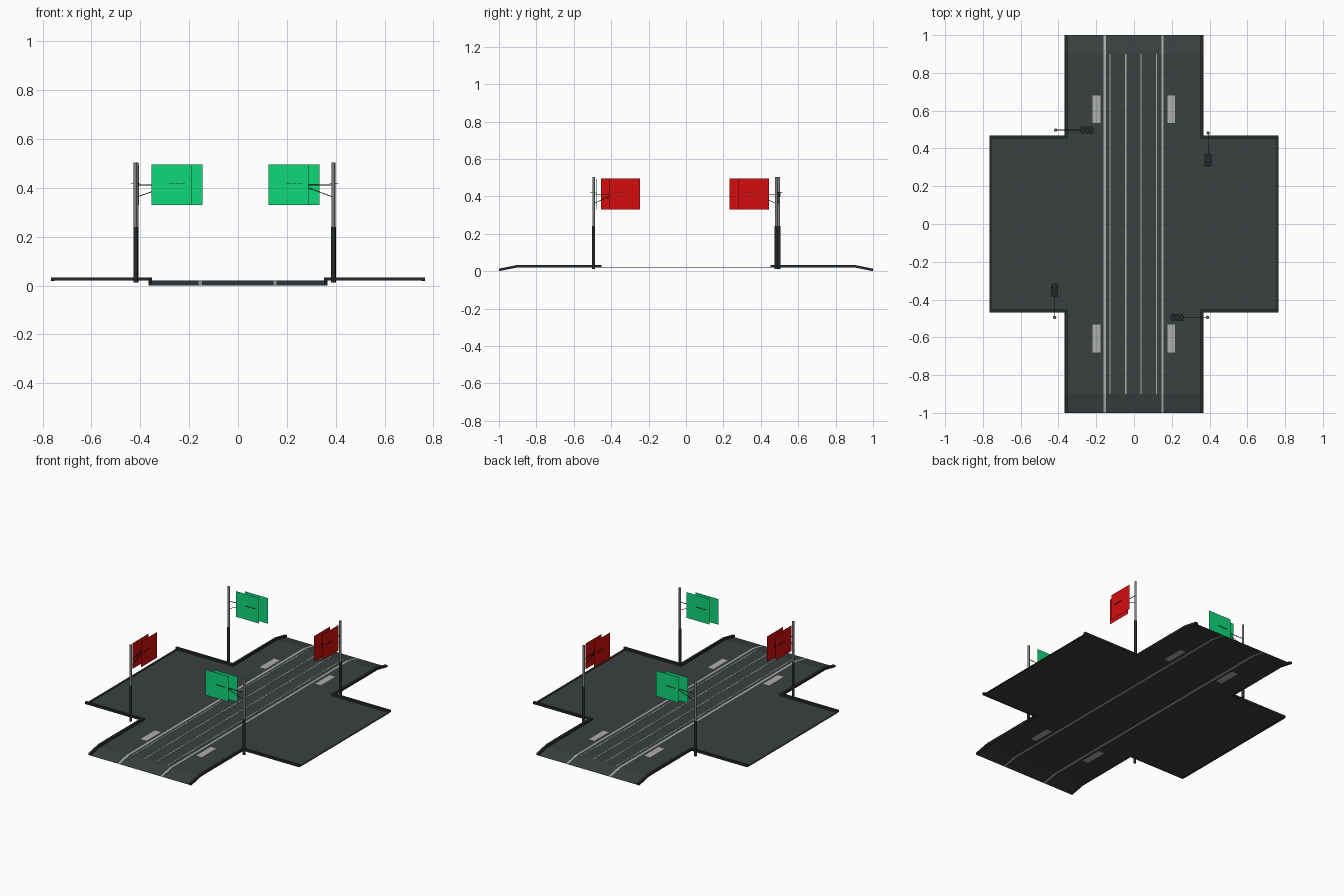
import bpy, bmesh, math
from mathutils import Matrix, Vector

if "Cube" in bpy.data.objects:
    bpy.data.objects.remove(bpy.data.objects["Cube"])


def mat(name, r, g, b):
    m = bpy.data.materials.new(name)
    m.diffuse_color = (r, g, b, 1)
    m.use_nodes = True
    m.node_tree.nodes["Principled BSDF"].inputs["Base Color"].default_value = m.diffuse_color
    return m


ASPHALT = mat("asphalt", 0.043, 0.051, 0.051)
PAINT = mat("road_paint", 0.42, 0.42, 0.42)
DARK = mat("dark_metal", 0.02, 0.024, 0.025)
STEEL = mat("steel", 0.23, 0.235, 0.245)
GREEN = mat("green_glow", 0.005, 0.68, 0.19)
RED = mat("red_glow", 0.66, 0.004, 0.004)


def finish(bm, name, mats, matrix=None):
    me = bpy.data.meshes.new(name)
    bm.to_mesh(me)
    bm.free()
    for m in mats:
        me.materials.append(m)
    ob = bpy.data.objects.new(name, me)
    bpy.context.collection.objects.link(ob)
    if matrix:
        ob.matrix_world = matrix
    return ob


def add_box(bm, c, s):
    bmesh.ops.create_cube(bm, size=1, matrix=Matrix.Translation(c) @ Matrix.Diagonal((*s, 1)))


def add_rod(bm, a, b, r, n=8):
    a, b = Vector(a), Vector(b)
    d = b - a
    m = Matrix.Translation((a + b) / 2) @ d.to_track_quat('Z', 'Y').to_matrix().to_4x4()
    bmesh.ops.create_cone(bm, cap_ends=True, segments=n, radius1=r, radius2=r, depth=d.length, matrix=m)


HX, HY, EX = 0.367, 0.468, 0.765      # main half width, side half width, side reach
ROAD_Z = 0.02


def road_z(y):
    return ROAD_Z * min(1, max(0, (1 - abs(y)) / 0.1))


# Road sheet: cross-shaped grid, painted cells chosen by position
xs = [-EX, -HX, -0.22, -0.178, -0.161, -0.147, 0.145, 0.157, 0.178, 0.217, HX, EX]
ys = [-1, -0.9, -0.68, -0.533, -HY, HY, 0.535, 0.68, 0.9, 1]
bm = bmesh.new()
grid = {(i, j): bm.verts.new((x, y, road_z(y))) for i, x in enumerate(xs) for j, y in enumerate(ys)}
for i in range(len(xs) - 1):
    for j in range(len(ys) - 1):
        cx, cy = abs(xs[i] + xs[i + 1]) / 2, abs(ys[j] + ys[j + 1]) / 2
        if cx > HX and cy > HY:
            continue
        f = bm.faces.new([grid[i, j], grid[i + 1, j], grid[i + 1, j + 1], grid[i, j + 1]])
        edge_line = 0.145 < cx < 0.16
        stop_patch = 0.178 < cx < 0.22 and 0.53 < cy < 0.68
        f.material_index = int(edge_line or stop_patch)
bmesh.ops.delete(bm, geom=[v for v in bm.verts if not v.link_faces], context='VERTS')
finish(bm, "road", [ASPHALT, PAINT])

# Thin lane lines
bm = bmesh.new()
for x in (-0.128, -0.044, 0.037, 0.12):
    add_box(bm, (x, 0, ROAD_Z + 0.0007), (0.006, 1.8, 0.001))
finish(bm, "lane_lines", [PAINT])

# Kerbs: an L-shaped strip in each corner, dipping with the ramps
W, H = 0.015, 0.0135
for sx in (-1, 1):
    for sy in (-1, 1):
        bm = bmesh.new()
        outer = [(EX, HY), (HX, HY), (HX, 0.9), (HX, 1)]
        inner = [(EX, HY - W), (HX - W, HY - W), (HX - W, 0.9), (HX - W, 1)]
        rings = []
        for (ox, oy), (ix, iy) in zip(outer, inner):
            lo, hi = road_z(oy), road_z(oy) + H
            rings.append([bm.verts.new((sx * px, sy * py, z)) for px, py, z in
                          ((ox, oy, lo), (ox, oy, hi), (ix, iy, hi), (ix, iy, lo))])
        for a, b in zip(rings, rings[1:]):
            for k in range(4):
                bm.faces.new([a[k], a[(k + 1) % 4], b[(k + 1) % 4], b[k]])
        bm.faces.new(rings[0])
        bm.faces.new(rings[-1])
        bmesh.ops.recalc_face_normals(bm, faces=bm.faces)
        finish(bm, "kerb", [DARK])

# Flat dark edging across the ends of the side roads
bm = bmesh.new()
for sx in (-1, 1):
    add_box(bm, (sx * (EX - 0.007), 0, ROAD_Z + 0.0005), (0.014, 2 * (HY - W), 0.003))
finish(bm, "side_road_edging", [DARK])


# Signal: pole, arm, lamp box with visors and two square glow panels; arm runs along local +x
def signal(x, y, angle, reach, glow, shift):
    M = Matrix.Translation((x, y, 0)) @ Matrix.Rotation(math.radians(angle), 4, 'Z')
    bm = bmesh.new()
    add_rod(bm, (0, 0, 0.012), (0, 0, 0.24), 0.0085, 12)
    finish(bm, "pole_base", [DARK], M)
    bm = bmesh.new()
    add_rod(bm, (0, 0, 0.24), (0, 0, 0.503), 0.0068, 12)
    finish(bm, "pole_top", [STEEL], M)
    bm = bmesh.new()
    add_rod(bm, (0, 0, 0.411), (reach - 0.03, 0, 0.411), 0.002)
    add_rod(bm, (0, 0, 0.362), (reach - 0.032, 0, 0.41), 0.0015)
    finish(bm, "signal_arm", [DARK], M)
    bm = bmesh.new()
    add_box(bm, (reach, 0, 0.41), (0.07, 0.014, 0.024))
    for k in (-1, 0, 1):
        add_box(bm, (reach + k * 0.0225, 0, 0.4185), (0.018, 0.037, 0.0015))
    finish(bm, "lamp_box", [DARK], M)
    for side in (-1, 1):
        bm = bmesh.new()
        add_box(bm, (reach - side * shift * 0.0225, side * 0.014, 0.4125), (0.164, 0.0006, 0.165))
        finish(bm, "glow_panel", [glow], M)


signal(-0.415, 0.497, 0, 0.166, GREEN, -1)
signal(0.39, -0.494, 180, 0.161, GREEN, -1)
signal(-0.42, -0.494, 90, 0.143, RED, 1)
signal(0.393, 0.482, -90, 0.144, RED, 1)
